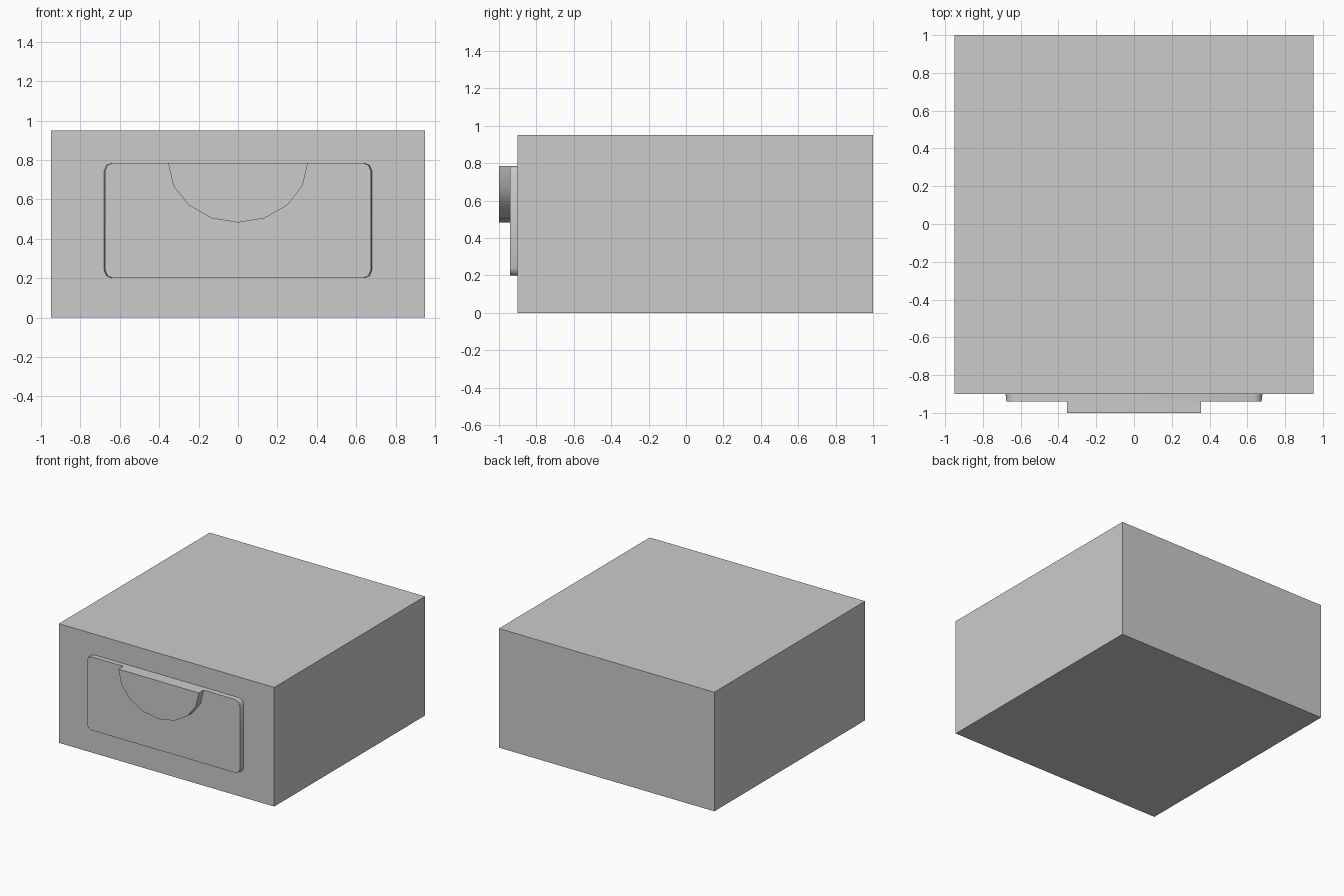
import bpy, bmesh
from math import sin, cos, pi, radians

if "Cube" in bpy.data.objects:
    bpy.data.objects.remove(bpy.data.objects["Cube"])


def prism(name, outline, y_front, y_back, front_scale_x=1.0):
    """Extrude an x/z outline along y, optionally narrowing the front in x."""
    bm = bmesh.new()
    front = [bm.verts.new((x * front_scale_x, y_front, z)) for x, z in outline]
    back = [bm.verts.new((x, y_back, z)) for x, z in outline]
    n = len(outline)
    bm.faces.new(front)
    bm.faces.new(back[::-1])
    for i in range(n):
        j = (i + 1) % n
        bm.faces.new((front[i], back[i], back[j], front[j]))
    bmesh.ops.recalc_face_normals(bm, faces=bm.faces)
    mesh = bpy.data.meshes.new(name)
    bm.to_mesh(mesh)
    bm.free()
    obj = bpy.data.objects.new(name, mesh)
    bpy.context.collection.objects.link(obj)
    bpy.ops.object.select_all(action='DESELECT')
    obj.select_set(True)
    bpy.context.view_layer.objects.active = obj
    bpy.ops.object.shade_smooth_by_angle(angle=radians(50))
    return obj


def rounded_rect(half_w, z0, z1, r, segments):
    points = []
    corners = [(half_w - r, z1 - r), (r - half_w, z1 - r),
               (r - half_w, z0 + r), (half_w - r, z0 + r)]
    for k, (cx, cz) in enumerate(corners):
        for s in range(segments + 1):
            a = (k + s / segments) * pi / 2
            points.append((cx + r * cos(a), cz + r * sin(a)))
    return points


# Main box
prism("cabinet_body", [(-0.95, 0), (0.95, 0), (0.95, 0.95), (-0.95, 0.95)], -0.9, 1.0)

# Raised drawer front with rounded corners
prism("drawer_front", rounded_rect(0.68, 0.2, 0.785, 0.04, 2), -0.94, -0.9, 0.992)

# Half-round pull, flush with the top of the drawer front
pull = [(0.355 * cos(pi + i * pi / 8), 0.785 + 0.303 * sin(pi + i * pi / 8)) for i in range(9)]
prism("drawer_pull", pull, -1.0, -0.94)
